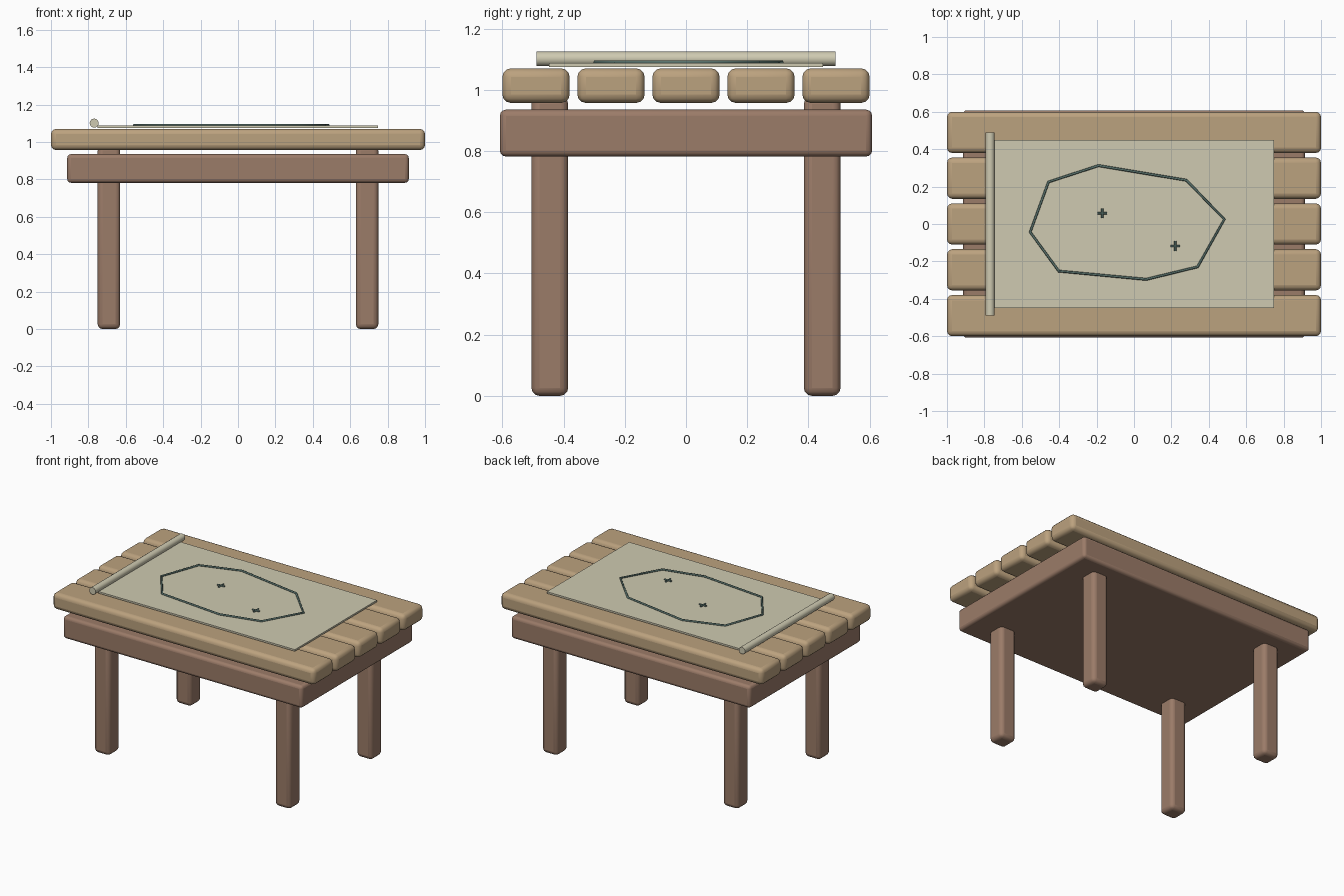
import bpy, math

if "Cube" in bpy.data.objects:
    bpy.data.objects.remove(bpy.data.objects["Cube"])


def material(name, color):
    m = bpy.data.materials.new(name)
    m.diffuse_color = (*color, 1)
    m.use_nodes = True
    m.node_tree.nodes["Principled BSDF"].inputs["Base Color"].default_value = m.diffuse_color
    return m


pale_wood = material("pale_wood", (0.50, 0.36, 0.21))
dark_wood = material("dark_wood", (0.33, 0.20, 0.14))
paper = material("paper", (0.62, 0.59, 0.44))
ink = material("ink", (0.10, 0.17, 0.15))


def box(name, lo, hi, mat, bevel=0.0):
    size = [h - l for l, h in zip(lo, hi)]
    bpy.ops.mesh.primitive_cube_add(size=1, location=[(l + h) / 2 for l, h in zip(lo, hi)])
    ob = bpy.context.object
    ob.name = name
    ob.scale = size
    bpy.ops.object.transform_apply(location=False, rotation=False, scale=True)
    ob.data.materials.append(mat)
    if bevel:
        mod = ob.modifiers.new("rounding", "BEVEL")
        mod.width = bevel
        mod.segments = 3
        bpy.ops.object.shade_smooth_by_angle(angle=math.radians(35))
    return ob


# Five table top planks
for i in range(5):
    y = (i - 2) * 0.245
    box(f"plank_{i + 1}", (-1, y - 0.11, 0.957), (1, y + 0.11, 1.07), pale_wood, 0.028)

# Solid slab under the planks
box("under_frame", (-0.913, -0.608, 0.782), (0.913, 0.608, 0.935), dark_wood, 0.02)

# Four legs, running up through the slab to the planks
for side, x in (("left", -0.69), ("right", 0.69)):
    for end, y in (("front", -0.445), ("back", 0.445)):
        box(f"{end}_{side}_leg", (x - 0.06, y - 0.06, 0), (x + 0.06, y + 0.06, 0.98), dark_wood, 0.026)

# Map sheet
box("map_sheet", (-0.75, -0.448, 1.075), (0.748, 0.448, 1.087), paper)

# Rolled edge of the map
bpy.ops.mesh.primitive_cylinder_add(vertices=16, radius=0.024, depth=0.976,
                                    location=(-0.769, 0, 1.101), rotation=(math.pi / 2, 0, 0))
roll = bpy.context.object
roll.name = "map_roll"
roll.data.materials.append(paper)
bpy.ops.object.shade_smooth_by_angle(angle=math.radians(35))


# Drawn ink lines
def ink_line(name, pts, radius, closed=False):
    cu = bpy.data.curves.new(name, "CURVE")
    cu.dimensions = "3D"
    cu.bevel_depth = radius
    cu.bevel_resolution = 1
    cu.use_fill_caps = True
    sp = cu.splines.new("POLY")
    sp.points.add(len(pts) - 1)
    for p, (x, y) in zip(sp.points, pts):
        p.co = (x, y, 1.09, 1)
    sp.use_cyclic_u = closed
    ob = bpy.data.objects.new(name, cu)
    cu.materials.append(ink)
    bpy.context.collection.objects.link(ob)


# Coastline
ink_line("map_outline", [(-0.555, -0.043), (-0.457, 0.225), (-0.19, 0.312), (0.28, 0.234),
                         (0.483, 0.025), (0.34, -0.229), (0.065, -0.296), (-0.402, -0.252)],
         0.007, True)

# Cross marks
for n, (x, y) in enumerate(((-0.17, 0.058), (0.22, -0.118)), 1):
    ink_line(f"mark_{n}_bar", [(x - 0.026, y), (x + 0.026, y)], 0.006)
    ink_line(f"mark_{n}_post", [(x, y - 0.026), (x, y + 0.026)], 0.006)
